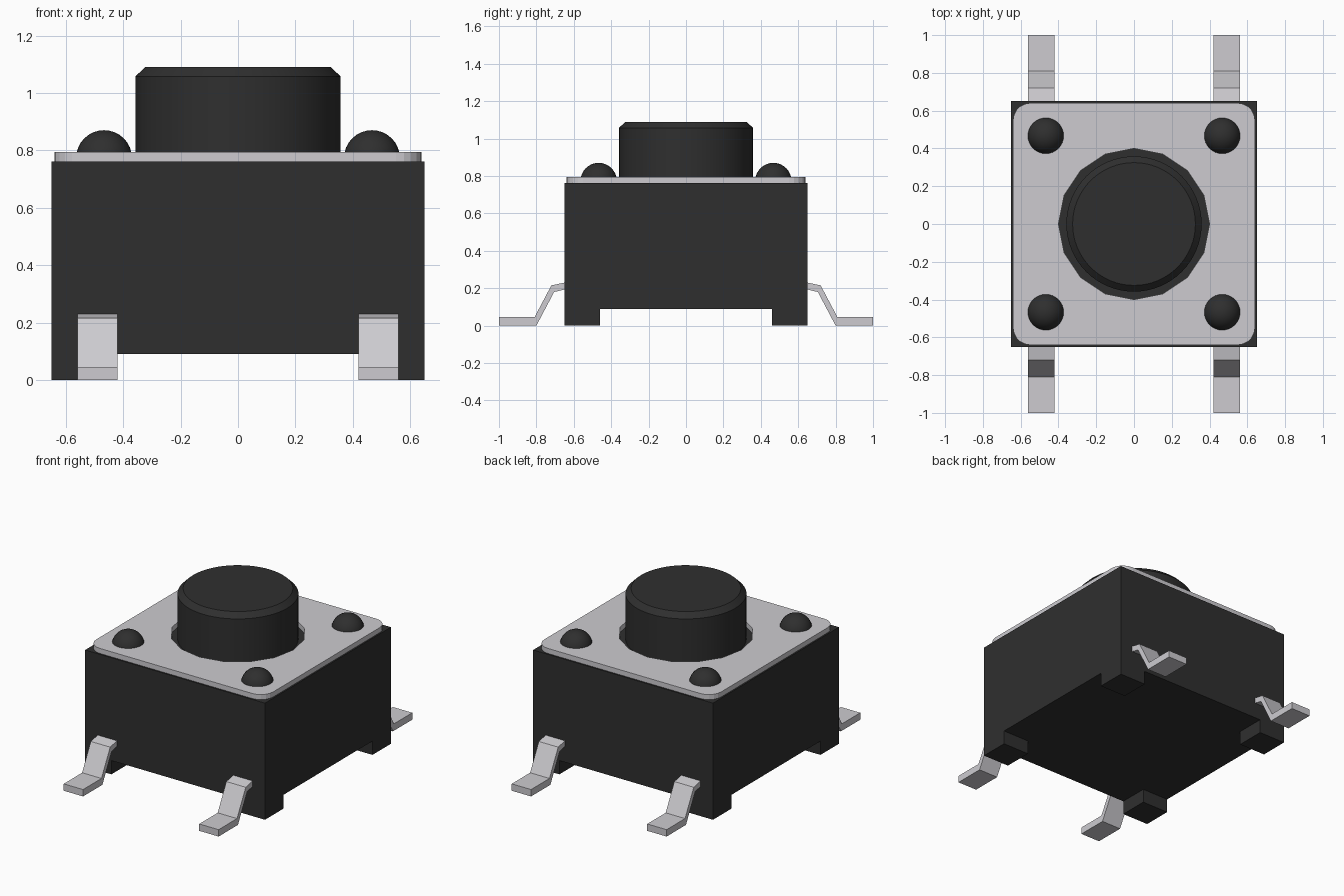
import bpy, bmesh, math
from mathutils import Vector

cube = bpy.data.objects.get("Cube")
if cube:
    bpy.data.objects.remove(cube, do_unlink=True)


def material(name, rgb, metallic=0.0):
    m = bpy.data.materials.new(name)
    m.use_nodes = True
    m.diffuse_color = (*rgb, 1)
    m.node_tree.nodes["Principled BSDF"].inputs["Base Color"].default_value = (*rgb, 1)
    return m


BLACK = material("black plastic", (0.028, 0.028, 0.028))
SILVER = material("silver metal", (0.61, 0.60, 0.63))


def finish(bm, name, mat, smooth=False):
    bmesh.ops.recalc_face_normals(bm, faces=bm.faces)
    mesh = bpy.data.meshes.new(name)
    bm.to_mesh(mesh)
    bm.free()
    mesh.materials.append(mat)
    obj = bpy.data.objects.new(name, mesh)
    bpy.context.collection.objects.link(obj)
    if smooth:
        bpy.ops.object.select_all(action='DESELECT')
        obj.select_set(True)
        bpy.context.view_layer.objects.active = obj
        bpy.ops.object.shade_smooth_by_angle(angle=math.radians(30))
    return obj


def extrude(bm, faces, offset):
    new = bmesh.ops.extrude_face_region(bm, geom=faces)["geom"]
    verts = [v for v in new if isinstance(v, bmesh.types.BMVert)]
    bmesh.ops.translate(bm, verts=verts, vec=offset)


def loop(bm, points):
    vs = [bm.verts.new(p) for p in points]
    return [bm.edges.new((a, b)) for a, b in zip(vs, vs[1:] + vs[:1])]


# Housing: a square block with four corner feet
bm = bmesh.new()
bmesh.ops.create_grid(bm, x_segments=3, y_segments=3, size=1)
for v in bm.verts:
    for i in (0, 1):
        v.co[i] = math.copysign(0.65 if abs(v.co[i]) > 0.9 else 0.46, v.co[i])
    v.co.z = 0.09
corners = [f for f in bm.faces
           if min(abs(f.calc_center_median().x), abs(f.calc_center_median().y)) > 0.5]
base = list(bm.faces)
extrude(bm, base, (0, 0, 0.672))
corners = [f for f in bm.faces
           if f.calc_center_median().z < 0.1
           and min(abs(f.calc_center_median().x), abs(f.calc_center_median().y)) > 0.5]
extrude(bm, corners, (0, 0, -0.09))
finish(bm, "housing", BLACK)

# Cover plate: rounded square with a sixteen-sided opening
bm = bmesh.new()
half, r, z = 0.64, 0.09, 0.762
outer = []
for k, (sx, sy) in enumerate([(1, 1), (-1, 1), (-1, -1), (1, -1)]):
    for s in range(6):
        a = math.pi / 2 * (k + s / 5)
        outer.append((sx * (half - r) + r * math.cos(a), sy * (half - r) + r * math.sin(a), z))
inner = [(0.4 * math.cos(math.tau * k / 16), 0.4 * math.sin(math.tau * k / 16), z)
         for k in range(16)]
edges = loop(bm, outer) + loop(bm, inner)
bmesh.ops.triangle_fill(bm, edges=edges, use_beauty=True, normal=Vector((0, 0, 1)))
extrude(bm, list(bm.faces), (0, 0, 0.033))
finish(bm, "cover_plate", SILVER)

# Push button with a chamfered rim
bm = bmesh.new()
bmesh.ops.create_cone(bm, cap_ends=True, segments=64, radius1=0.358, radius2=0.358, depth=0.34)
bmesh.ops.translate(bm, verts=bm.verts, vec=(0, 0, 0.92))
rim = [e for e in bm.edges if all(v.co.z > 1.08 for v in e.verts)]
bmesh.ops.bevel(bm, geom=rim, offset=0.033, segments=1, affect='EDGES')
finish(bm, "push_button", BLACK, smooth=True)

# Rivets and bent pins at the four corners
PIN = [(0.60, 0.241), (0.65, 0.23), (0.72, 0.215), (0.81, 0.045), (1.0, 0.045),
       (1.0, 0.0), (0.80, 0.0), (0.705, 0.18), (0.65, 0.193), (0.60, 0.204)]
for sy, end in ((-1, "front"), (1, "back")):
    for sx, side in ((-1, "right"), (1, "left")):
        bm = bmesh.new()
        bmesh.ops.create_uvsphere(bm, u_segments=32, v_segments=16, radius=0.0975)
        bmesh.ops.translate(bm, verts=bm.verts, vec=(sx * 0.467, sy * 0.467, 0.773))
        finish(bm, f"rivet_{end}_{side}", BLACK, smooth=True)

        bm = bmesh.new()
        face = bm.faces.new([bm.verts.new((sx * 0.49 - 0.07, sy * y, z)) for y, z in PIN])
        extrude(bm, [face], (0.14, 0, 0))
        finish(bm, f"pin_{end}_{side}", SILVER)
